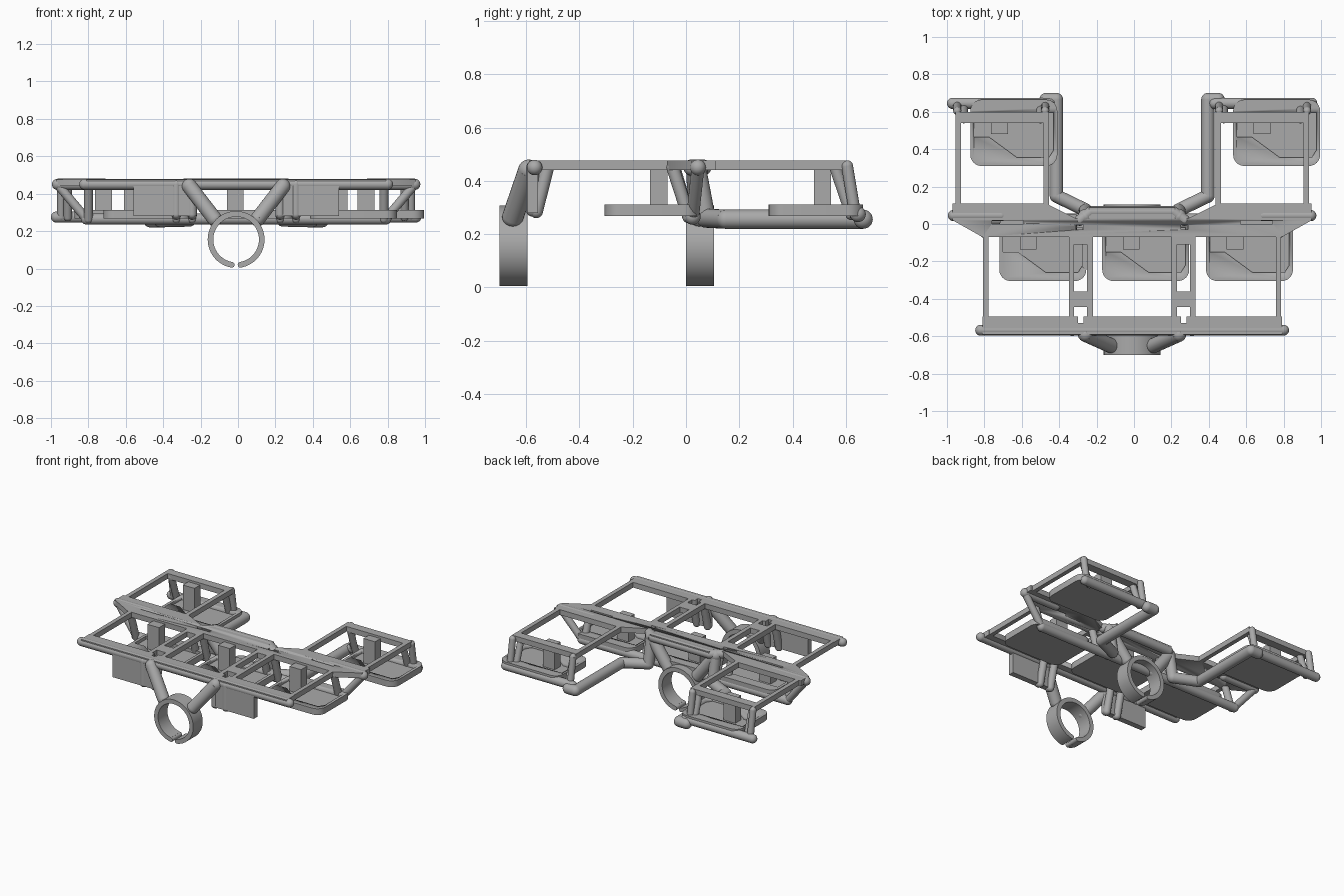
import bpy, bmesh, math
from mathutils import Vector, Matrix

cube = bpy.data.objects.get("Cube")
if cube:
    bpy.data.objects.remove(cube)

grey = bpy.data.materials.new("plain grey")
grey.use_nodes = True
tone = (0.4, 0.4, 0.4, 1)
grey.diffuse_color = tone
grey.node_tree.nodes["Principled BSDF"].inputs["Base Color"].default_value = tone

CX = -0.01           # mirror line of the frame
LOW, HIGH = 0.44, 0.477   # frame plate heights


def finish(name, bm):
    bmesh.ops.recalc_face_normals(bm, faces=bm.faces)
    mesh = bpy.data.meshes.new(name)
    bm.to_mesh(mesh)
    bm.free()
    mesh.materials.append(grey)
    obj = bpy.data.objects.new(name, mesh)
    bpy.context.collection.objects.link(obj)
    bpy.ops.object.select_all(action='DESELECT')
    obj.select_set(True)
    bpy.context.view_layer.objects.active = obj
    bpy.ops.object.shade_smooth_by_angle(angle=math.radians(35))
    return obj


def add_box(bm, x0, x1, y0, y1, z0, z1):
    size = Matrix.Diagonal((x1 - x0, y1 - y0, z1 - z0, 1))
    mid = Matrix.Translation(((x0 + x1) / 2, (y0 + y1) / 2, (z0 + z1) / 2))
    bmesh.ops.create_cube(bm, size=1, matrix=mid @ size)


def add_prism(bm, points, z0, z1):
    base = bm.faces.new([bm.verts.new((x, y, z0)) for x, y in points])
    top = bmesh.ops.extrude_face_region(bm, geom=[base])["geom"]
    moved = [v for v in top if isinstance(v, bmesh.types.BMVert)]
    bmesh.ops.translate(bm, verts=moved, vec=(0, 0, z1 - z0))


def add_rod(bm, points, r):
    # round bar with ball joints along a path
    points = [Vector(p) for p in points]
    for p in points:
        bmesh.ops.create_uvsphere(bm, u_segments=24, v_segments=12, radius=r,
                                  matrix=Matrix.Translation(p))
    for a, b in zip(points, points[1:]):
        turn = (b - a).to_track_quat('Z', 'Y').to_matrix().to_4x4()
        bmesh.ops.create_cone(bm, cap_ends=True, segments=24, radius1=r, radius2=r,
                              depth=(b - a).length,
                              matrix=Matrix.Translation((a + b) / 2) @ turn)


def rods(name, paths, r):
    # same rods on both sides of the mirror line
    for side, s in (("left", 1), ("right", -1)):
        bm = bmesh.new()
        for path in paths:
            add_rod(bm, [(CX + s * x, y, z) for x, y, z in path], r)
        finish(f"{name}_{side}", bm)


def boxes(name, items):
    bm = bmesh.new()
    for x0, x1, y0, y1, z0, z1 in items:
        for s in (1, -1):
            xs = sorted((CX + s * x0, CX + s * x1))
            add_box(bm, *xs, y0, y1, z0, z1)
    return finish(name, bm)


def carve(obj, cutter):
    mod = obj.modifiers.new("cut", 'BOOLEAN')
    mod.object, mod.operation, mod.solver = cutter, 'DIFFERENCE', 'EXACT'
    cutter.hide_render = True
    graph = bpy.context.evaluated_depsgraph_get()
    mesh = bpy.data.meshes.new_from_object(obj.evaluated_get(graph))
    obj.modifiers.clear()
    obj.data = mesh
    bpy.data.objects.remove(cutter)


# central plate with wings and narrow slots
half = [(0.80, -0.07), (0.96, 0.02), (0.96, 0.11), (0.46, 0.11), (0.30, 0.03)]
bm = bmesh.new()
add_prism(bm, [(CX + x, y) for x, y in half]
          + [(CX - x, y) for x, y in reversed(half)], LOW, HIGH)
plate = finish("centre_plate", bm)
carve(plate, boxes("slot_cutter", [(0.58, 0.75, 0, 0.018, 0.4, 0.5),
                                   (0.26, 0.3, -0.03, -0.005, 0.4, 0.5)]))

# front row of open frames
boxes("front_frames", [
    (0.768, 0.797, -0.52, -0.06, LOW, HIGH),
    (0.31, 0.338, -0.52, -0.06, LOW, HIGH),
    (0.21, 0.24, -0.52, -0.06, LOW, HIGH),
    (0.235, 0.315, -0.11, -0.06, LOW, HIGH),
    (0.235, 0.315, -0.445, -0.36, LOW, HIGH)])
beam = boxes("front_beam", [(0, 0.8, -0.59, -0.495, LOW, HIGH)])
carve(beam, boxes("notch_cutter", [(0.26, 0.29, -0.53, -0.48, 0.4, 0.5)]))
rods("front_rail", [[(0, -0.568, 0.45), (0.81, -0.568, 0.45)]], 0.029)

# rear open frames
boxes("rear_frames", [
    (0.915, 0.945, 0.09, 0.56, LOW, HIGH),
    (0.445, 0.475, 0.09, 0.56, LOW, HIGH),
    (0.445, 0.945, 0.54, 0.6, LOW, HIGH)])

# plates hanging from the front rail
boxes("hanging_plates", [(0.22, 0.55, -0.595, -0.555, 0.28, 0.45)])
rods("front_pegs", [[(x, -0.575, 0.45), (x, -0.575, 0.29)] for x in (0.235, 0.32)]
     + [[(x, -0.52, 0.45), (x, -0.562, 0.285)] for x in (0.235, 0.32)], 0.025)

# bowed rail behind the centre plate
rods("centre_rail", [[(0, 0.065, 0.45), (0.22, 0.065, 0.45), (0.28, 0.02, 0.45)]], 0.03)
boxes("centre_rail_cap", [(0, 0.23, 0.02, 0.088, LOW, HIGH)])
rods("wing_rail", [[(0.955, 0.045, 0.45), (0.7, 0.045, 0.45)]], 0.03)

# lower rails and their posts
rods("lower_rail", [[(0, 0.025, 0.265), (0.8, 0.025, 0.265)]], 0.03)
rods("wing_braces", [
    [(0.955, 0.045, 0.45), (0.8, 0.025, 0.265)],
    [(0.79, -0.05, 0.45), (0.79, 0.01, 0.265)],
    [(0.32, -0.045, 0.45), (0.32, 0.01, 0.265)],
    [(0.235, -0.045, 0.45), (0.235, 0.01, 0.265)]], 0.024)
rods("rear_lower_rail", [[(0.44, 0.645, 0.275), (0.96, 0.645, 0.275)]], 0.03)
rods("rear_posts", [
    [(x, 0.605, 0.455), (x, 0.635, 0.275)] for x in (0.465, 0.935)]
    + [[(x, 0.56, 0.45), (x, 0.62, 0.275)] for x in (0.49, 0.90)], 0.022)

# bent arms carrying the rear trays
rods("rear_arm", [[(0.25, 0.04, 0.445), (0.25, 0.075, 0.26), (0.405, 0.15, 0.256),
                   (0.405, 0.665, 0.256), (0.46, 0.665, 0.256)]], 0.036)

# struts down to the two clip rings
rods("ring_struts", [
    [(0.25, -0.59, 0.44), (0.115, -0.65, 0.265)],
    [(0.25, 0.04, 0.44), (0.115, 0.05, 0.265)]], 0.04)


def clip_ring(name, y0, y1):
    # open ring with a gap at the bottom and rounded lips
    steps, gap, outer, inner = 64, 0.17, 0.152, 0.122
    bm = bmesh.new()
    rings = []
    for i in range(steps + 1):
        a = gap + (math.tau - 2 * gap) * i / steps
        d = Vector((math.sin(a), -math.cos(a)))
        rings.append([bm.verts.new((CX + d.x * r, y, 0.155 + d.y * r))
                      for r, y in ((inner, y0), (outer, y0), (outer, y1), (inner, y1))])
    for p, q in zip(rings, rings[1:]):
        for k in range(4):
            n = (k + 1) % 4
            bm.faces.new((p[k], p[n], q[n], q[k]))
    bm.faces.new(rings[0])
    bm.faces.new(rings[-1])
    for s in (1, -1):
        x = CX + s * 0.137 * math.sin(gap)
        turn = Matrix.Rotation(math.pi / 2, 4, 'X')
        spot = Matrix.Translation((x, (y0 + y1) / 2, 0.155 - 0.137 * math.cos(gap)))
        bmesh.ops.create_cone(bm, cap_ends=True, segments=16, radius1=0.015,
                              radius2=0.015, depth=y1 - y0, matrix=spot @ turn)
    finish(name, bm)


clip_ring("front_clip_ring", -0.7, -0.595)
clip_ring("centre_clip_ring", 0.0, 0.105)


def tray(name, x, back):
    # rounded tray with an angled pocket and an upright block
    w, d, r = 0.465, 0.355, 0.06
    outline = []
    for cx, cy, start in ((w - r, -r, 0), (r, -r, 1), (r, r - d, 2), (w - r, r - d, 3)):
        for i in range(7):
            a = math.pi / 2 * (start + i / 6)
            outline.append((x + cx + r * math.cos(a), back + cy + r * math.sin(a)))
    bm = bmesh.new()
    add_prism(bm, outline, 0.268, 0.312)
    body = finish(name, bm)
    pocket = [(0.02, -0.07), (0.02, -0.2), (0.1, -0.2), (0.25, -0.31),
              (0.42, -0.31), (0.445, -0.27), (0.445, -0.07)]
    bm = bmesh.new()
    add_prism(bm, [(x + px, back + py) for px, py in pocket], 0.29, 0.35)
    carve(body, finish("pocket_cutter", bm))
    bm = bmesh.new()
    add_box(bm, x + 0.11, x + 0.2, back - 0.185, back - 0.12, 0.285, 0.462)
    finish(name + "_block", bm)


for label, x in (("right", -0.72), ("middle", -0.17), ("left", 0.385)):
    tray(f"front_tray_{label}", x, 0.05)
for label, x in (("right", -0.875), ("left", 0.53)):
    tray(f"rear_tray_{label}", x, 0.665)
